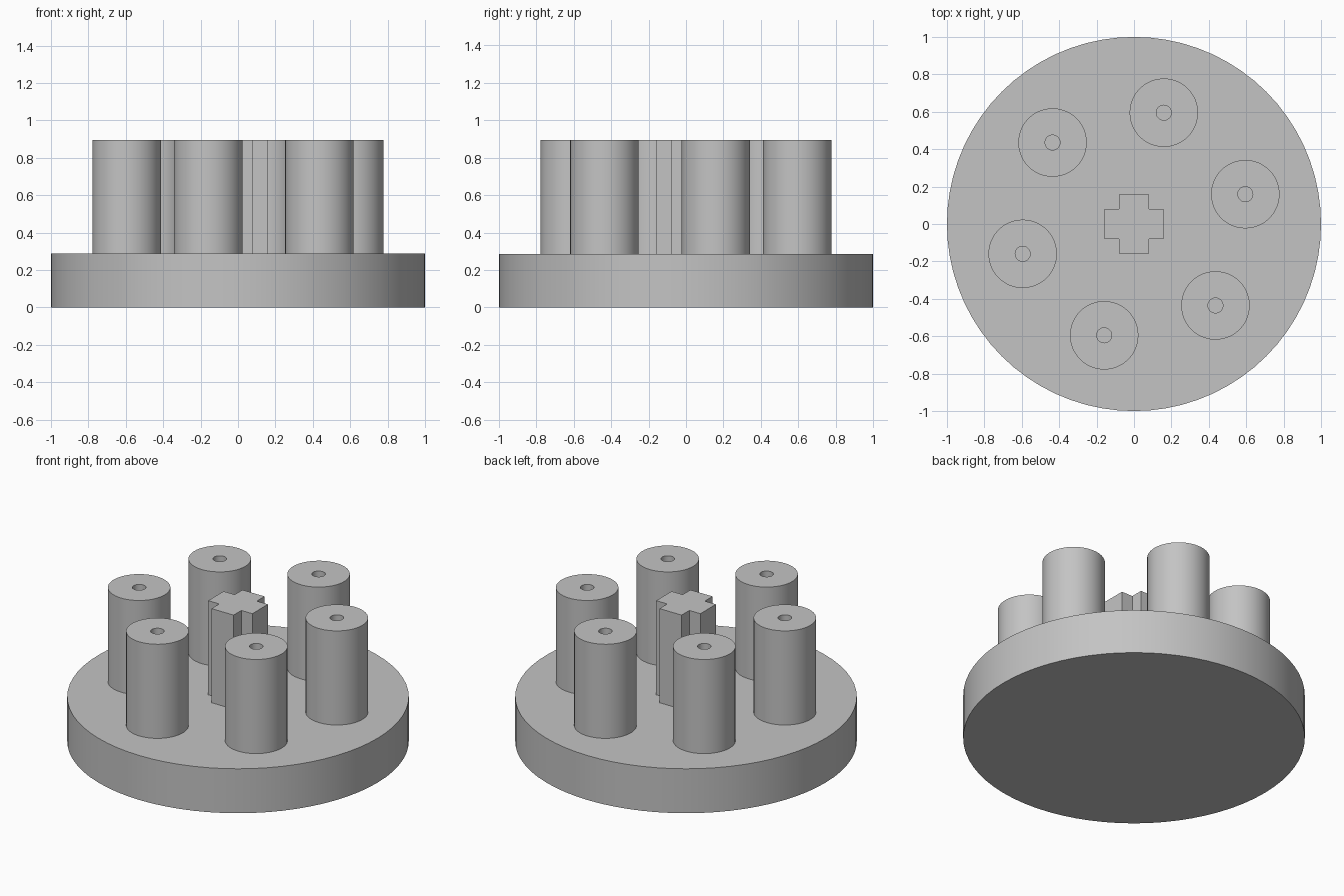
import bpy, bmesh, math

cube = bpy.data.objects.get("Cube")
if cube:
    bpy.data.objects.remove(cube)

BASE_TOP, TOP = 0.287, 0.895

grey = bpy.data.materials.new("plain grey")
grey.use_nodes = True
grey.diffuse_color = (0.55, 0.55, 0.55, 1)
grey.node_tree.nodes["Principled BSDF"].inputs["Base Color"].default_value = grey.diffuse_color


def finish(bm, name, smooth=True):
    """Turn a bmesh into a named, coloured object."""
    bmesh.ops.remove_doubles(bm, verts=bm.verts, dist=1e-5)
    bmesh.ops.recalc_face_normals(bm, faces=bm.faces)
    mesh = bpy.data.meshes.new(name)
    bm.to_mesh(mesh)
    bm.free()
    mesh.materials.append(grey)
    obj = bpy.data.objects.new(name, mesh)
    bpy.context.collection.objects.link(obj)
    if smooth:
        bpy.ops.object.select_all(action='DESELECT')
        obj.select_set(True)
        bpy.context.view_layer.objects.active = obj
        bpy.ops.object.shade_smooth_by_angle(angle=math.radians(30))
    return obj


def lathe(name, profile, steps):
    """Spin a closed (radius, height) profile around z."""
    bm = bmesh.new()
    verts = [bm.verts.new((r, 0, z)) for r, z in profile]
    edges = [bm.edges.new(pair) for pair in zip(verts, verts[1:])]
    bmesh.ops.spin(bm, geom=verts + edges, axis=(0, 0, 1), cent=(0, 0, 0),
                   angle=math.tau, steps=steps, use_duplicate=False)
    return finish(bm, name)


# Round base plate
lathe("base_plate", [(0, 0), (1, 0), (1, BASE_TOP), (0, BASE_TOP)], 72)

# Ring of six hollow pegs, bored down to the plate
peg = lathe("peg_1", [(0.183, BASE_TOP), (0.183, TOP), (0.04, TOP), (0.04, BASE_TOP)], 48)
for i in range(6):
    if i:
        peg = peg.copy()
        peg.name = f"peg_{i + 1}"
        bpy.context.collection.objects.link(peg)
    angle = math.radians(15 + 60 * i)
    peg.location = (0.616 * math.cos(angle), 0.616 * math.sin(angle), 0)

# Central cross-shaped post
W, A = 0.158, 0.079
corner = [(W, -A), (W, A), (A, A)]
bm = bmesh.new()
outline = []
for q in range(4):
    c, s = round(math.cos(q * math.pi / 2)), round(math.sin(q * math.pi / 2))
    outline += [bm.verts.new((x * c - y * s, x * s + y * c, BASE_TOP)) for x, y in corner]
face = bm.faces.new(outline)
result = bmesh.ops.extrude_face_region(bm, geom=[face], use_keep_orig=True)
top = [v for v in result["geom"] if isinstance(v, bmesh.types.BMVert)]
bmesh.ops.translate(bm, verts=top, vec=(0, 0, TOP - BASE_TOP))
finish(bm, "cross_post", smooth=False)
